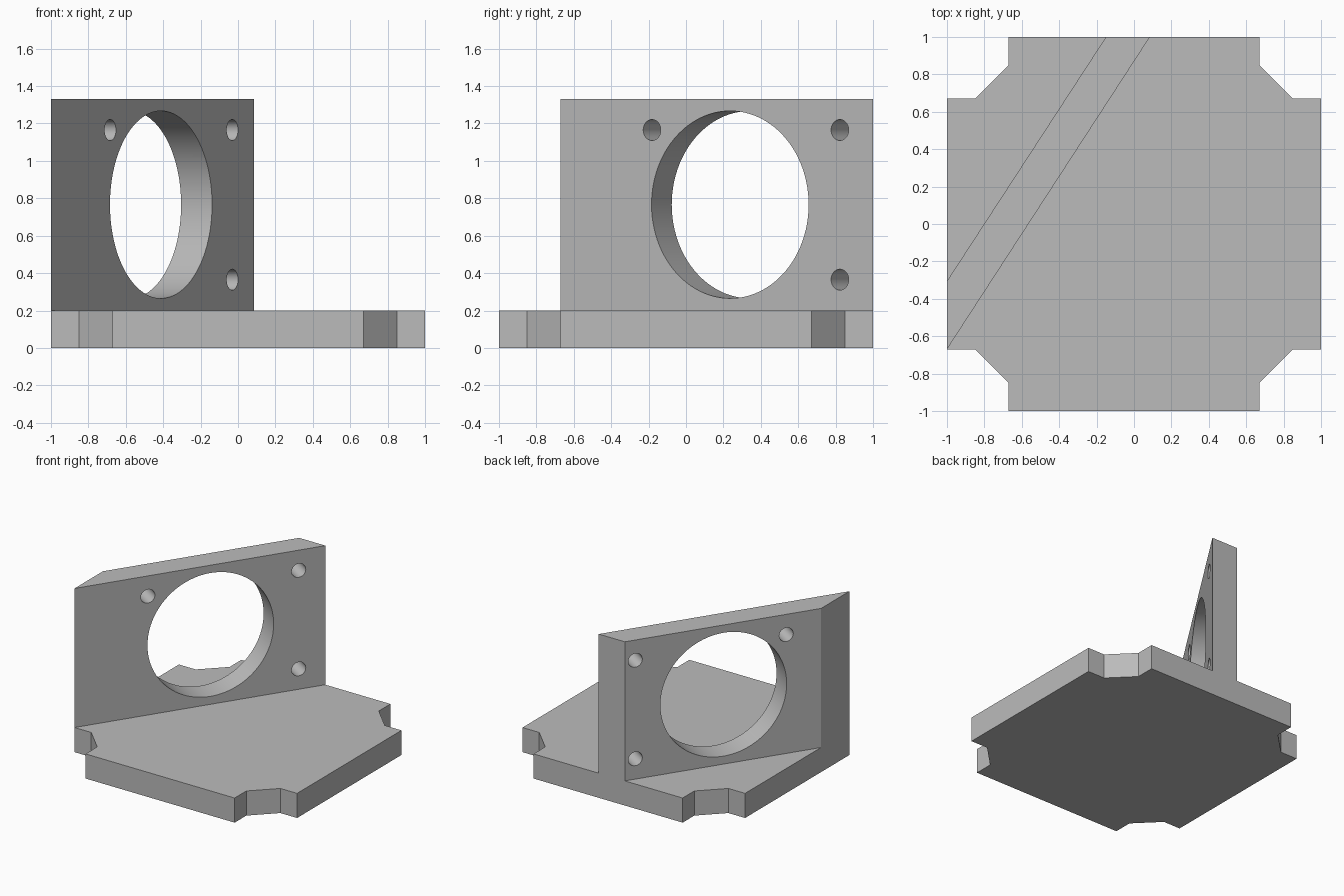
import bpy, bmesh, math
from mathutils import Vector

cube = bpy.data.objects.get("Cube")
if cube:
    bpy.data.objects.remove(cube, do_unlink=True)

grey = bpy.data.materials.new("plain grey")
grey.use_nodes = True
COLOUR = (0.5, 0.5, 0.5, 1)
grey.diffuse_color = COLOUR
grey.node_tree.nodes["Principled BSDF"].inputs["Base Color"].default_value = COLOUR

PLATE_TOP = 0.2
WALL_TOP = 1.33


def prism(name, outline, z0, z1):
    """Extrude a plan outline from z0 to z1."""
    bm = bmesh.new()
    face = bm.faces.new([bm.verts.new((x, y, z0)) for x, y in outline])
    top = bmesh.ops.extrude_face_region(bm, geom=[face])
    moved = [v for v in top["geom"] if isinstance(v, bmesh.types.BMVert)]
    bmesh.ops.translate(bm, verts=moved, vec=(0, 0, z1 - z0))
    bmesh.ops.recalc_face_normals(bm, faces=bm.faces)
    mesh = bpy.data.meshes.new(name)
    bm.to_mesh(mesh)
    bm.free()
    mesh.materials.append(grey)
    obj = bpy.data.objects.new(name, mesh)
    bpy.context.collection.objects.link(obj)
    return obj


# Base plate with the four corners notched, one corner turned four times
corner = [(1, 0.67), (0.85, 0.67), (0.67, 0.85), (0.67, 1)]
outline = []
for turn in range(4):
    outline += corner
    corner = [(-y, x) for x, y in corner]
base_plate = prism("base_plate", outline, 0, PLATE_TOP)

# Diagonal upright wall, its ends flush with the plate edges
start, end = Vector((-1, -0.67, 0)), Vector((0.085, 1, 0))
wall = prism("upright_wall", [start.xy, end.xy, (-0.15, 1), (-1, -0.305)],
             PLATE_TOP, WALL_TOP)
along = (end - start).normalized()
normal = Vector((along.y, -along.x, 0))


def drill(distance, height, radius, sides):
    """Bore a round hole straight through the wall."""
    centre = start + along * distance - normal * 0.1
    centre.z = height
    bpy.ops.mesh.primitive_cylinder_add(
        vertices=sides, radius=radius, depth=0.5, location=centre,
        rotation=normal.to_track_quat('Z', 'Y').to_euler())
    cutter = bpy.context.object
    cutter.name = "hole_cutter"
    cutter.hide_render = True
    cutter.data.materials.append(grey)
    bpy.context.view_layer.objects.active = wall
    mod = wall.modifiers.new("hole", 'BOOLEAN')
    mod.operation = 'DIFFERENCE'
    mod.solver = 'EXACT'
    mod.object = cutter
    bpy.ops.object.modifier_apply(modifier=mod.name)
    bpy.data.objects.remove(cutter, do_unlink=True)


# Large bore and three screw holes
drill(1.08, 0.766, 0.501, 96)
for distance, height in [(0.582, 1.165), (1.78, 1.165), (1.78, 0.365)]:
    drill(distance, height, 0.056, 32)

bpy.ops.object.select_all(action='DESELECT')
wall.select_set(True)
bpy.context.view_layer.objects.active = wall
bpy.ops.object.shade_smooth_by_angle(angle=math.radians(30))
